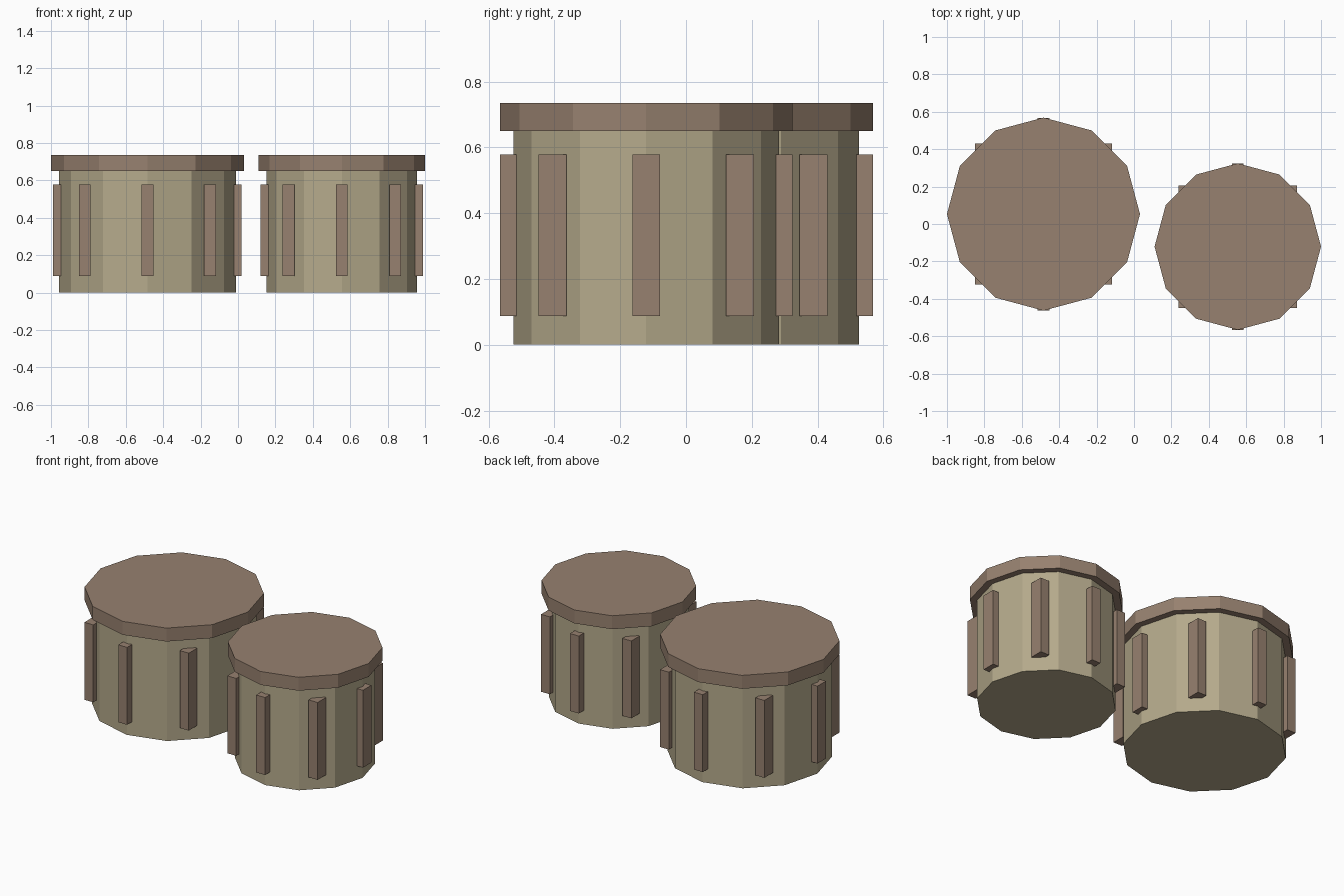
import bpy
from math import cos, sin, pi

if "Cube" in bpy.data.objects:
    bpy.data.objects.remove(bpy.data.objects["Cube"])


def material(name, rgb):
    m = bpy.data.materials.new(name)
    m.diffuse_color = (*rgb, 1)
    m.use_nodes = True
    m.node_tree.nodes["Principled BSDF"].inputs["Base Color"].default_value = m.diffuse_color
    return m


SHELL = material("pale_shell", (0.46, 0.40, 0.26))
WOOD = material("brown_trim", (0.31, 0.22, 0.16))


def prism(name, x, y, radius, z0, z1, mat):
    # 12-sided flat-shaded cylinder with a corner on the +x axis
    bpy.ops.mesh.primitive_cylinder_add(vertices=12, radius=radius, depth=z1 - z0,
                                        location=(x, y, (z0 + z1) / 2),
                                        rotation=(0, 0, 0))
    ob = bpy.context.object
    ob.name = name
    ob.data.materials.append(mat)


def box(name, centre, size, mat):
    bpy.ops.mesh.primitive_cube_add(size=1, location=centre)
    ob = bpy.context.object
    ob.name = name
    ob.scale = size
    bpy.ops.object.transform_apply(location=False, rotation=False, scale=True)
    ob.data.materials.append(mat)


def drum(name, x, y, body_radius, lid_radius):
    # shell and overhanging head
    prism(name + "_shell", x, y, body_radius, 0, 0.65, SHELL)
    prism(name + "_head", x, y, lid_radius, 0.65, 0.735, WOOD)
    # eight upright lugs, all square to the axes
    for i in range(8):
        a = i * pi / 4
        box(f"{name}_lug_{i + 1}",
            (x + body_radius * cos(a), y + body_radius * sin(a), 0.333),
            (0.062, 0.084, 0.49), WOOD)


drum("large_drum", -0.484, 0.053, 0.473, 0.516)
drum("small_drum", 0.555, -0.121, 0.403, 0.445)
